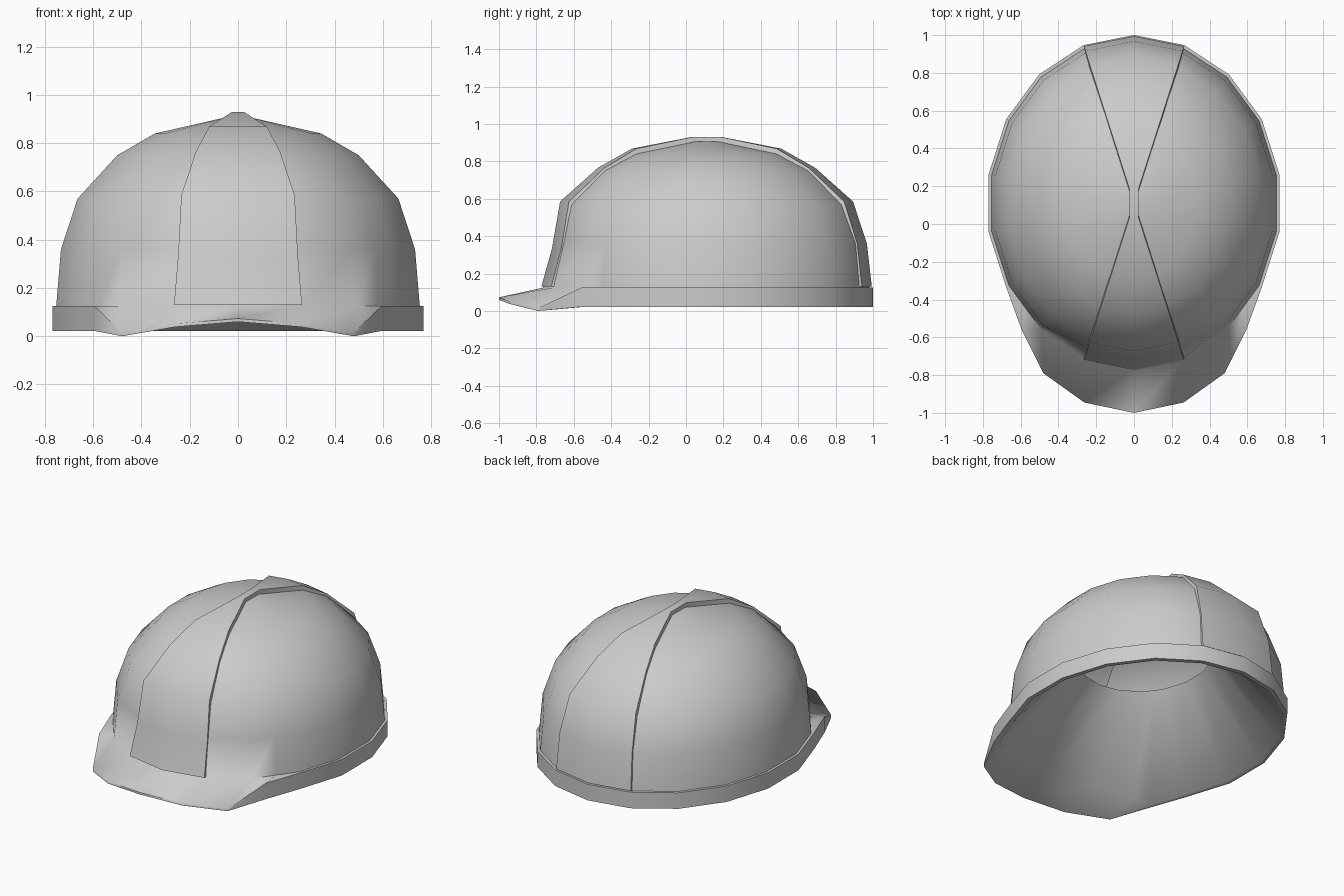
import bpy, bmesh
from math import sin, cos, radians

if "Cube" in bpy.data.objects:
    bpy.data.objects.remove(bpy.data.objects["Cube"])

CY, RATIO = 0.11, 1.14          # centre and y/x ratio of the oval


def pt(r, ang, z):
    a = radians(ang)
    return (r * sin(a), CY + r * RATIO * cos(a), z)


def finish(name, bm, angle):
    bmesh.ops.recalc_face_normals(bm, faces=bm.faces)
    me = bpy.data.meshes.new(name)
    bm.to_mesh(me)
    bm.free()
    ob = bpy.data.objects.new(name, me)
    bpy.context.collection.objects.link(ob)
    bpy.ops.object.select_all(action='DESELECT')
    ob.select_set(True)
    bpy.context.view_layer.objects.active = ob
    bpy.ops.object.shade_smooth_by_angle(angle=radians(angle))
    return ob


def bridge(bm, a, b, closed=True):
    n = len(a)
    for i in range(n if closed else n - 1):
        j = (i + 1) % n
        bm.faces.new((a[i], a[j], b[j], b[i]))


# Columns around the oval: every 20 degrees, plus one where the visor starts
half = [0, 20, 40, 60, 80, 100, 120, 130, 140, 160, 180]
angles = half + [360 - a for a in reversed(half[1:-1])]

# Visor rim by column angle: x, y, top z, bottom z
visor = {130: (0.595, -0.56, 0.125, 0.022), 140: (0.48, -0.79, 0.015, 0.0),
         160: (0.263, -0.945, 0.052, 0.038), 180: (0.0, -1.0, 0.073, 0.06)}
# Underside of the visor where it meets the liner
under = {130: (0.57, -0.545, 0.022), 140: (0.475, -0.57, 0.045),
         160: (0.25, -0.68, 0.10), 180: (0.0, -0.725, 0.112)}


def fold(a):
    return (a, 1) if a <= 180 else (360 - a, -1)


def dome_point(r, a, z, pull):
    f, _ = fold(a)
    if f == 130:
        r *= cos(radians(10))
    x, y, z = pt(r, a, z)
    if pull and f >= 160:
        y = CY + (y - CY) * 0.955
    return (x, y, z)


def rim_point(a, level):
    f, s = fold(a)
    if level == 2:
        if f in under:
            x, y, z = under[f]
            return (s * x, y, z)
        return pt(0.755, a, 0.022)
    if f in visor:
        v = visor[f]
        return (s * v[0], v[1], v[2 + level])
    return pt(0.781, a, (0.125, 0.022)[level])


# Shell: dome, brim with visor, and open conical liner
dome = [(0.06, 0.905), (0.35, 0.84), (0.508, 0.75), (0.675, 0.57),
        (0.745, 0.36), (0.765, 0.125)]
bm = bmesh.new()
rings = [[dome_point(r, a, z, k == 4) for a in angles] for k, (r, z) in enumerate(dome)]
rings += [[rim_point(a, k) for a in angles] for k in range(3)]
rings.append([pt(0.37, a, 0.517) for a in angles])
rings = [[bm.verts.new(p) for p in ring] for ring in rings]
bm.faces.new(rings[0])
for a, b in zip(rings, rings[1:]):
    bridge(bm, a, b)
finish("helmet_shell", bm, 66)

# Raised ridge: a 40 degree strip running from front to back over the dome
ridge = [(0.775, 0.13), (0.752, 0.36), (0.687, 0.585), (0.51, 0.765),
         (0.35, 0.868), (0.072, 0.93)]
rows = [(180, k, r, z) for k, (r, z) in enumerate(ridge)]
rows += [(0, k, r, z) for k, (r, z) in reversed(list(enumerate(ridge)))]
bm = bmesh.new()
loops = []
for base, k, r, z in rows:
    if base == 180 and k == 1:
        r, z = 0.725, 0.335
    d = 0.035 if k < 4 else 0.015
    dz = (0, 0.01, 0.02, 0.03, 0.04, 0.04)[k]
    spread = (-20, 0, 20) if base == 0 else (20, 0, -20)
    outer = [pt(r, base + s, z) for s in spread]
    inner = [(p[0], CY + (p[1] - CY) * (r - d) / r, z - dz) for p in reversed(outer)]
    loops.append([bm.verts.new(p) for p in outer + inner])
for a, b in zip(loops, loops[1:]):
    bridge(bm, a, b)
bm.faces.new(loops[0])
bm.faces.new(loops[-1])
finish("centre_ridge", bm, 40)
